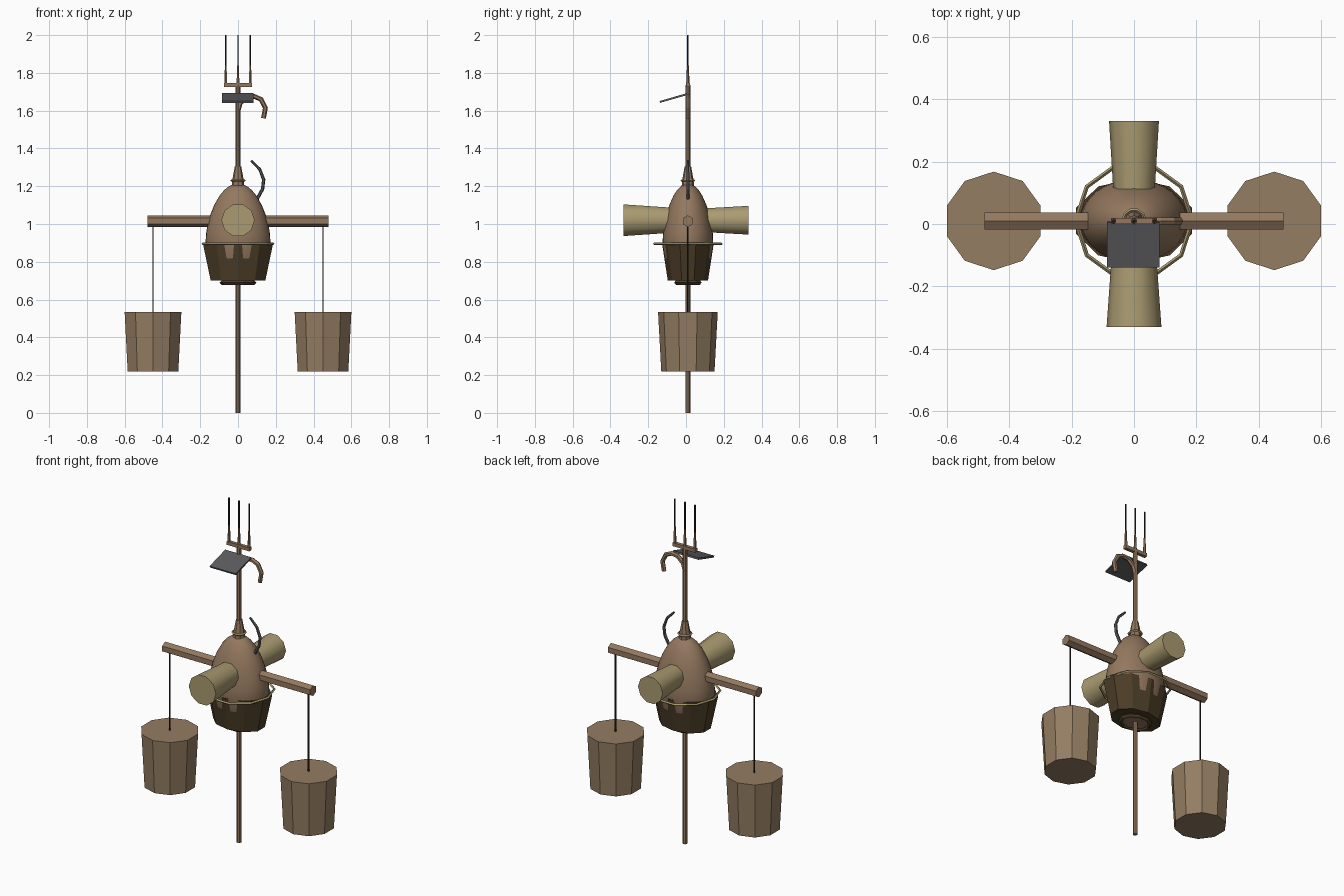
import bpy, math
from mathutils import Vector

cube = bpy.data.objects.get("Cube")
if cube:
    bpy.data.objects.remove(cube, do_unlink=True)

CY = 0.01  # depth of the central axis


def material(name, rgb):
    lin = [((c / 255 + 0.055) / 1.055) ** 2.4 for c in rgb] + [1]
    m = bpy.data.materials.new(name)
    m.use_nodes = True
    m.diffuse_color = lin
    m.node_tree.nodes["Principled BSDF"].inputs["Base Color"].default_value = lin
    return m


WOOD = material("bucket wood", (148, 125, 99))
BROWN = material("warm brown", (148, 120, 95))
TAN = material("olive tan", (170, 155, 113))
DARK = material("dark brown", (76, 61, 39))
GREY = material("dark grey", (92, 92, 95))
ROPE = material("rope black", (45, 38, 32))


def make(name, verts, faces, mat, smooth=None):
    mesh = bpy.data.meshes.new(name)
    mesh.from_pydata(verts, [], faces)
    mesh.materials.append(mat)
    obj = bpy.data.objects.new(name, mesh)
    bpy.context.collection.objects.link(obj)
    if smooth:
        bpy.ops.object.select_all(action='DESELECT')
        obj.select_set(True)
        bpy.context.view_layer.objects.active = obj
        bpy.ops.object.shade_smooth_by_angle(angle=math.radians(smooth))
    return obj


def skin(count, sides):
    """Quads between successive rings, with a cap at each end."""
    faces = [(i * sides + j, i * sides + (j + 1) % sides,
              (i + 1) * sides + (j + 1) % sides, (i + 1) * sides + j)
             for i in range(count - 1) for j in range(sides)]
    last = (count - 1) * sides
    return faces + [tuple(reversed(range(sides))), tuple(range(last, last + sides))]


def lathe(name, profile, mat, sides=10, x=0, squash=1, smooth=None):
    """Spin (radius, height) pairs about a vertical axis."""
    verts = []
    for r, z in profile:
        for j in range(sides):
            a = math.tau * j / sides + math.pi / 2
            verts.append((x + r * math.cos(a), CY + r * squash * math.sin(a), z))
    return make(name, verts, skin(len(profile), sides), mat, smooth)


def sweep(name, points, radii, mat, sides=6, smooth=None):
    """Tube along a path, one radius per point."""
    pts = [Vector(p) for p in points]
    verts = []
    for i, p in enumerate(pts):
        d = (pts[min(i + 1, len(pts) - 1)] - pts[max(i - 1, 0)]).normalized()
        ref = Vector((0, 0, 1)) if abs(d.y) > 0.9 else Vector((0, 1, 0))
        u = d.cross(ref).normalized()
        v = d.cross(u)
        for j in range(sides):
            a = math.tau * j / sides
            verts.append(p + radii[i] * (u * math.cos(a) + v * math.sin(a)))
    return make(name, verts, skin(len(pts), sides), mat, smooth)


def hoop(name, radius, z, tube, mat, sides=10, squash=1):
    """Faceted ring of four-sided section."""
    verts, faces = [], []
    section = [(-tube, 0), (0, -tube), (tube, 0), (0, tube)]
    for j in range(sides):
        a = math.tau * (j + 0.5) / sides + math.pi / 2
        for dr, dz in section:
            r = radius + dr
            verts.append((r * math.cos(a), CY + r * squash * math.sin(a), z + dz))
        n = (j + 1) % sides
        for k in range(4):
            m = (k + 1) % 4
            faces.append((j * 4 + k, n * 4 + k, n * 4 + m, j * 4 + m))
    return make(name, verts, faces, mat)


def box(name, size, loc, mat, tilt=0):
    x, y, z = (s / 2 for s in size)
    verts = [(a * x, b * y, c * z) for c in (-1, 1)
             for a, b in ((-1, -1), (1, -1), (1, 1), (-1, 1))]
    obj = make(name, verts, skin(2, 4), mat)
    obj.location = loc
    obj.rotation_euler.x = tilt
    return obj


# Central pole and egg-shaped body
lathe("centre_pole", [(0.013, 0), (0.013, 1.735)], BROWN, sides=8)
lathe("egg_body", [(0.12, 0.74), (0.155, 0.82), (0.172, 0.9), (0.169, 0.95),
                   (0.16, 1.0), (0.146, 1.05), (0.126, 1.1), (0.098, 1.15),
                   (0.073, 1.18), (0.048, 1.2), (0.02, 1.212), (0.004, 1.214)],
      BROWN, sides=32, squash=0.78, smooth=40)

# Lower tub with its foot and rim hoop
lathe("lower_tub", [(0.152, 0.7), (0.195, 0.895)], DARK, squash=0.7)
hoop("tub_foot_ring", 0.085, 0.69, 0.013, DARK, squash=0.78)
lathe("tub_foot_plug", [(0.075, 0.685), (0.075, 0.705)], BROWN, squash=0.78)
hoop("rim_hoop", 0.187, 0.895, 0.007, TAN)

# Neck and collar
lathe("neck", [(0.033, 1.2), (0.03, 1.235), (0.017, 1.305)], BROWN, sides=8)
hoop("neck_collar", 0.035, 1.23, 0.006, TAN)

# Flared barrels at front and back
for name, sign, inner, outer in (("front_barrel", -1, 0.068, 0.088),
                                 ("back_barrel", 1, 0.063, 0.08)):
    sweep(name, [(0, sign * 0.05, 1.02), (0, sign * 0.33, 1.02)],
          [inner, outer], TAN, sides=10, smooth=50)

# Carrying arms, ropes and hanging buckets
for name, sign in (("left", 1), ("right", -1)):
    x = sign * 0.45
    sweep(name + "_arm", [(sign * 0.1, CY, 1.015), (sign * 0.48, CY, 1.015)],
          [0.031, 0.031], BROWN, sides=6).data.update()
    lathe(name + "_rope", [(0.004, 0.52), (0.004, 1.0)], ROPE, sides=6, x=x)
    lathe(name + "_bucket", [(0.141, 0.22), (0.158, 0.535)], WOOD, x=x)

# Curved lever on the body
sweep("curved_lever", [(0.1, CY, 1.13), (0.13, CY, 1.185), (0.136, CY, 1.235),
                       (0.115, CY, 1.29), (0.07, CY, 1.335)],
      [0.009, 0.009, 0.009, 0.008, 0.006], GREY)

# Drooping hook and tilted panel on the upper pole
sweep("drooping_hook", [(0, CY, 1.6), (0.012, CY, 1.64), (0.045, CY, 1.67),
                        (0.085, CY, 1.676), (0.122, CY, 1.66),
                        (0.145, CY, 1.615), (0.135, CY, 1.56)],
      [0.013] * 7, BROWN)
box("tilted_panel", (0.168, 0.15, 0.01), (-0.002, -0.066, 1.667), GREY, 0.28)

# Three-pronged fork
box("fork_bar", (0.146, 0.02, 0.02), (0, CY, 1.736), BROWN)
for name, x in (("left", 0.065), ("middle", 0), ("right", -0.065)):
    lathe(name + "_prong_socket", [(0.009, 1.74), (0.005, 1.84)], BROWN, sides=6, x=x)
    lathe(name + "_prong", [(0.0045, 1.8), (0.0045, 2.0)], ROPE, sides=6, x=x)
